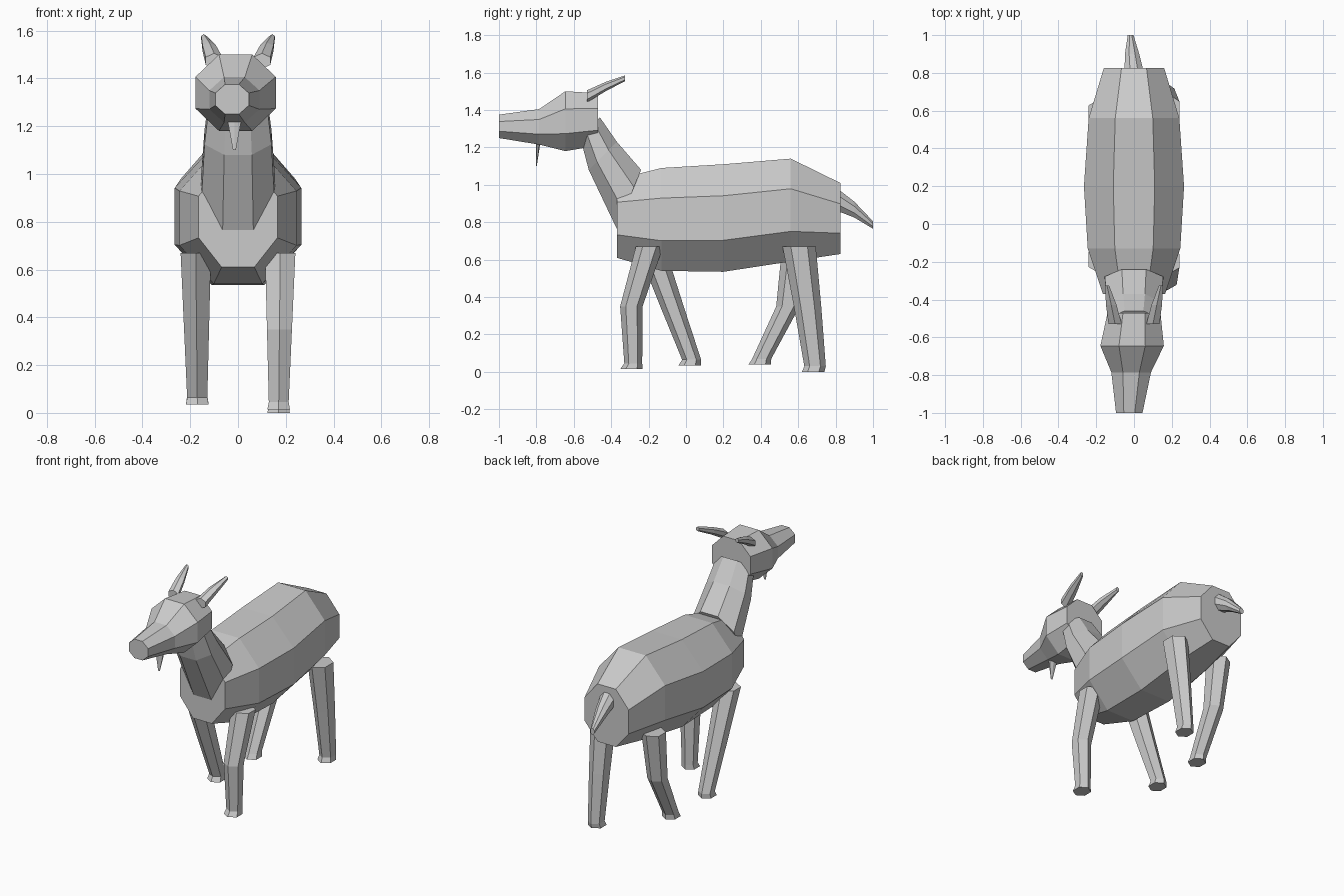
import bpy, bmesh, math
from mathutils import Vector

default_cube = bpy.data.objects.get("Cube")
if default_cube:
    bpy.data.objects.remove(default_cube, do_unlink=True)

grey = bpy.data.materials.new("plain grey")
grey.use_nodes = True
colour = (0.6, 0.6, 0.6, 1)
grey.diffuse_color = colour
grey.node_tree.nodes["Principled BSDF"].inputs["Base Color"].default_value = colour


def section(sides, centre, half_width, spread):
    """Regular polygon, half_width wide along x, reaching out by the spread vector."""
    angles = [(i + 0.5) * math.tau / sides for i in range(sides)]
    widest = max(math.cos(a) for a in angles)
    tallest = max(math.sin(a) for a in angles)
    across = Vector((half_width, 0, 0))
    return [Vector(centre)
            + across * (math.cos(a) / widest)
            + Vector(spread) * (math.sin(a) / tallest) for a in angles]


def upright(y, bottom, top, half_width, lean=0, x=0, sides=8):
    """Section facing along y; lean moves its top backwards and its bottom forwards."""
    centre = (x, y, (bottom + top) / 2)
    return section(sides, centre, half_width, (0, lean, (top - bottom) / 2))


def level(x, y, z, half_width, half_depth):
    """Six-sided section lying flat."""
    return section(6, (x, y, z), half_width, (0, half_depth, 0))


def loft(name, *rings):
    """Skin the sections in order and cap both ends."""
    bm = bmesh.new()
    loops = [[bm.verts.new(point) for point in ring] for ring in rings]
    for lower, upper in zip(loops, loops[1:]):
        for i in range(len(lower)):
            bm.faces.new((lower[i - 1], lower[i], upper[i], upper[i - 1]))
    bm.faces.new(loops[0])
    bm.faces.new(loops[-1])
    bmesh.ops.recalc_face_normals(bm, faces=bm.faces)
    mesh = bpy.data.meshes.new(name)
    bm.to_mesh(mesh)
    bm.free()
    mesh.materials.append(grey)
    part = bpy.data.objects.new(name, mesh)
    bpy.context.collection.objects.link(part)


# Body, from chest to rump
loft("body",
     upright(-0.37, bottom=0.61, top=1.03, half_width=0.165),
     upright(-0.13, bottom=0.54, top=1.09, half_width=0.245),
     upright(0.2, bottom=0.535, top=1.11, half_width=0.265),
     upright(0.56, bottom=0.59, top=1.14, half_width=0.24),
     upright(0.825, bottom=0.63, top=1.01, half_width=0.16))

# Neck, leaning forward from the chest
loft("neck",
     upright(-0.305, bottom=0.765, top=1.08, half_width=0.155, lean=0.065),
     upright(-0.445, bottom=1.08, top=1.23, half_width=0.14, lean=0.075),
     upright(-0.515, bottom=1.27, top=1.36, half_width=0.12, lean=0.055))

# Head, from muzzle to nape
loft("head",
     upright(-1, bottom=1.25, top=1.375, half_width=0.07, x=-0.025),
     upright(-0.785, bottom=1.215, top=1.405, half_width=0.105, x=-0.015),
     upright(-0.645, bottom=1.18, top=1.5, half_width=0.168, x=-0.01),
     upright(-0.47, bottom=1.21, top=1.49, half_width=0.14))

# Horns
for label, side in (("left", 1), ("right", -1)):
    loft(label + "_horn",
         upright(-0.53, bottom=1.44, top=1.505, half_width=0.035, x=side * 0.1, sides=6),
         upright(-0.43, bottom=1.5, top=1.55, half_width=0.028, x=side * 0.12, sides=6),
         upright(-0.325, bottom=1.555, top=1.585, half_width=0.011, x=side * 0.143, sides=6))

# Beard
loft("beard",
     level(-0.015, -0.79, 1.23, half_width=0.03, half_depth=0.012),
     level(-0.015, -0.8, 1.1, half_width=0.006, half_depth=0.002))

# Tail
loft("tail",
     upright(0.81, bottom=0.86, top=0.98, half_width=0.05),
     upright(0.9, bottom=0.825, top=0.91, half_width=0.038, x=-0.01),
     upright(1, bottom=0.765, top=0.805, half_width=0.015, x=-0.018))


def leg(name, side, hip, knee, ankle, floor, thickness):
    """Tapered leg through three y positions, ending in a flared hoof."""
    rings = []
    for y, z in ((hip, 0.67), (knee, 0.35), (ankle, floor + 0.03)):
        half_width = 0.04 + 0.035 * z
        x = side * (0.17 + 0.01 * z)
        rings.append(level(x, y, z, half_width, half_width * thickness))
    hoof = level(side * 0.17, ankle - 0.01, floor, half_width=0.047, half_depth=0.06)
    loft(name, *rings, hoof)


# Legs in mid stride
leg("left_front_leg", 1, hip=-0.195, knee=-0.292, ankle=-0.282, floor=0.015, thickness=1.15)
leg("right_front_leg", -1, hip=-0.19, knee=-0.075, ankle=0.03, floor=0.035, thickness=1.2)
leg("left_back_leg", 1, hip=0.605, knee=0.65, ankle=0.69, floor=0, thickness=1.4)
leg("right_back_leg", -1, hip=0.59, knee=0.545, ankle=0.405, floor=0.04, thickness=1.2)
